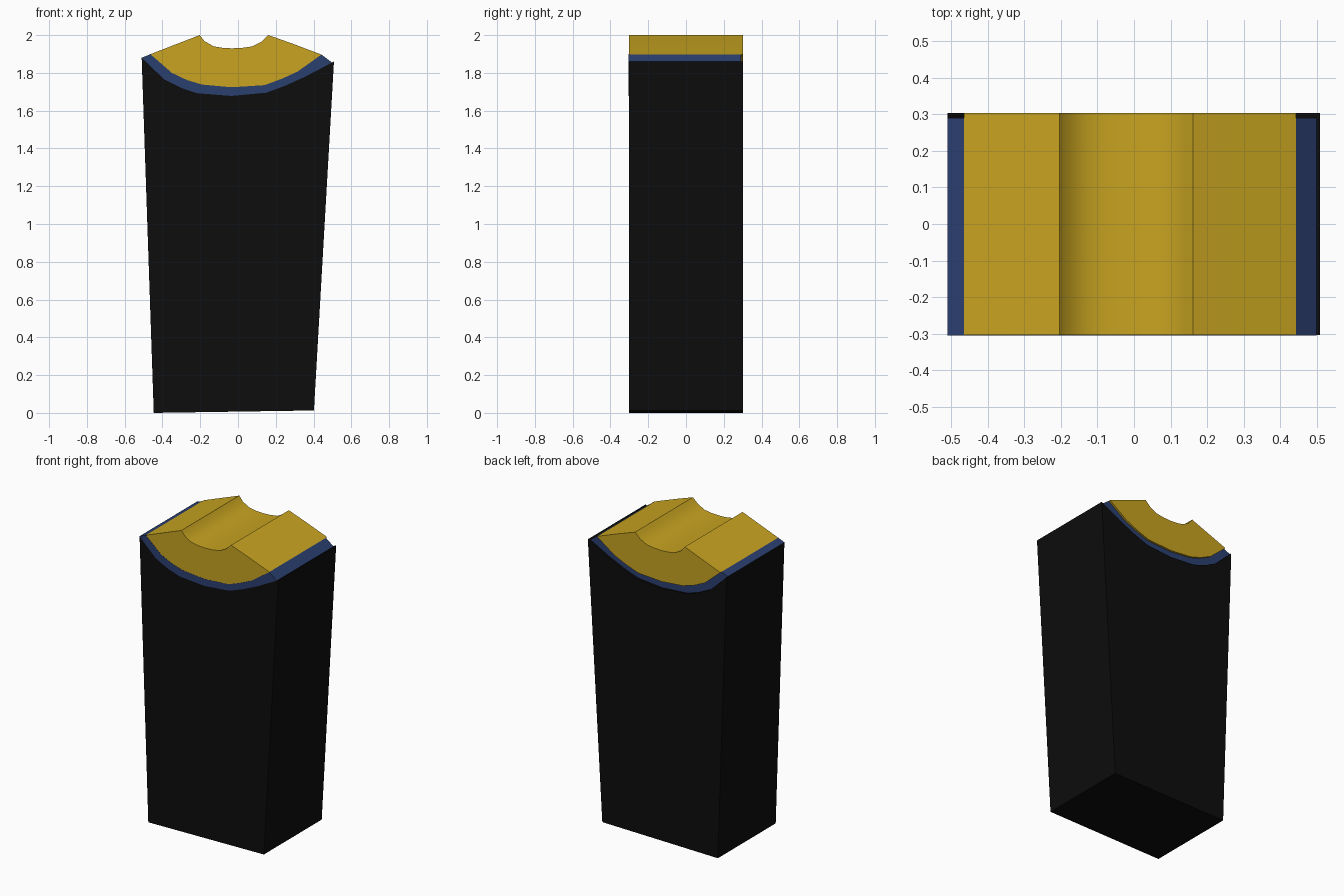
import bpy, bmesh, math

if "Cube" in bpy.data.objects:
    bpy.data.objects.remove(bpy.data.objects["Cube"])

def material(name, rgb):
    m = bpy.data.materials.new(name)
    m.diffuse_color = (*rgb, 1)
    m.use_nodes = True
    m.node_tree.nodes["Principled BSDF"].inputs["Base Color"].default_value = m.diffuse_color
    return m

def extrude_profile(name, points, y0, y1, mat):
    """Solid made by sweeping an x-z outline along y."""
    bm = bmesh.new()
    face = bm.faces.new([bm.verts.new((x, y0, z)) for x, z in points])
    moved = bmesh.ops.extrude_face_region(bm, geom=[face])["geom"]
    bmesh.ops.translate(bm, vec=(0, y1 - y0, 0),
                        verts=[v for v in moved if isinstance(v, bmesh.types.BMVert)])
    bmesh.ops.recalc_face_normals(bm, faces=bm.faces)
    mesh = bpy.data.meshes.new(name)
    bm.to_mesh(mesh)
    bm.free()
    mesh.materials.append(mat)
    ob = bpy.data.objects.new(name, mesh)
    bpy.context.collection.objects.link(ob)
    bpy.ops.object.select_all(action='DESELECT')
    ob.select_set(True)
    bpy.context.view_layer.objects.active = ob
    bpy.ops.object.shade_smooth_by_angle(angle=math.radians(30))
    return ob

black = material("black", (0.004, 0.004, 0.004))
blue = material("navy blue", (0.024, 0.05, 0.162))
gold = material("gold", (0.58, 0.37, 0.015))

# Shared curves, left to right
saddle = [(-0.51, 1.88), (-0.39, 1.765), (-0.30, 1.72), (-0.215, 1.692), (-0.034, 1.678),
          (0.15, 1.695), (0.25, 1.732), (0.36, 1.782), (0.498, 1.855)]
inner = [(-0.464, 1.899), (-0.35, 1.80), (-0.27, 1.762), (-0.19, 1.738), (-0.034, 1.724),
         (0.14, 1.735), (0.23, 1.768), (0.314, 1.806), (0.442, 1.897)]
groove = [(0.161, 2.0), (0.145, 1.985), (0.124, 1.965), (0.075, 1.94), (0.02, 1.932),
          (-0.034, 1.93), (-0.085, 1.933), (-0.13, 1.941), (-0.177, 1.968), (-0.203, 2.0)]

# Tapered body with a curved top
extrude_profile("body", [(-0.446, 0.0), (0.402, 0.013), (0.508, 1.86)] + saddle[::-1],
                -0.303, 0.303, black)
# Curved band lining the top of the body
extrude_profile("band", saddle + inner[::-1], -0.304, 0.29, blue)
# Grooved block resting in the band
extrude_profile("grooved_block", inner + [(0.288, 1.955)] + groove, -0.303, 0.303, gold)
